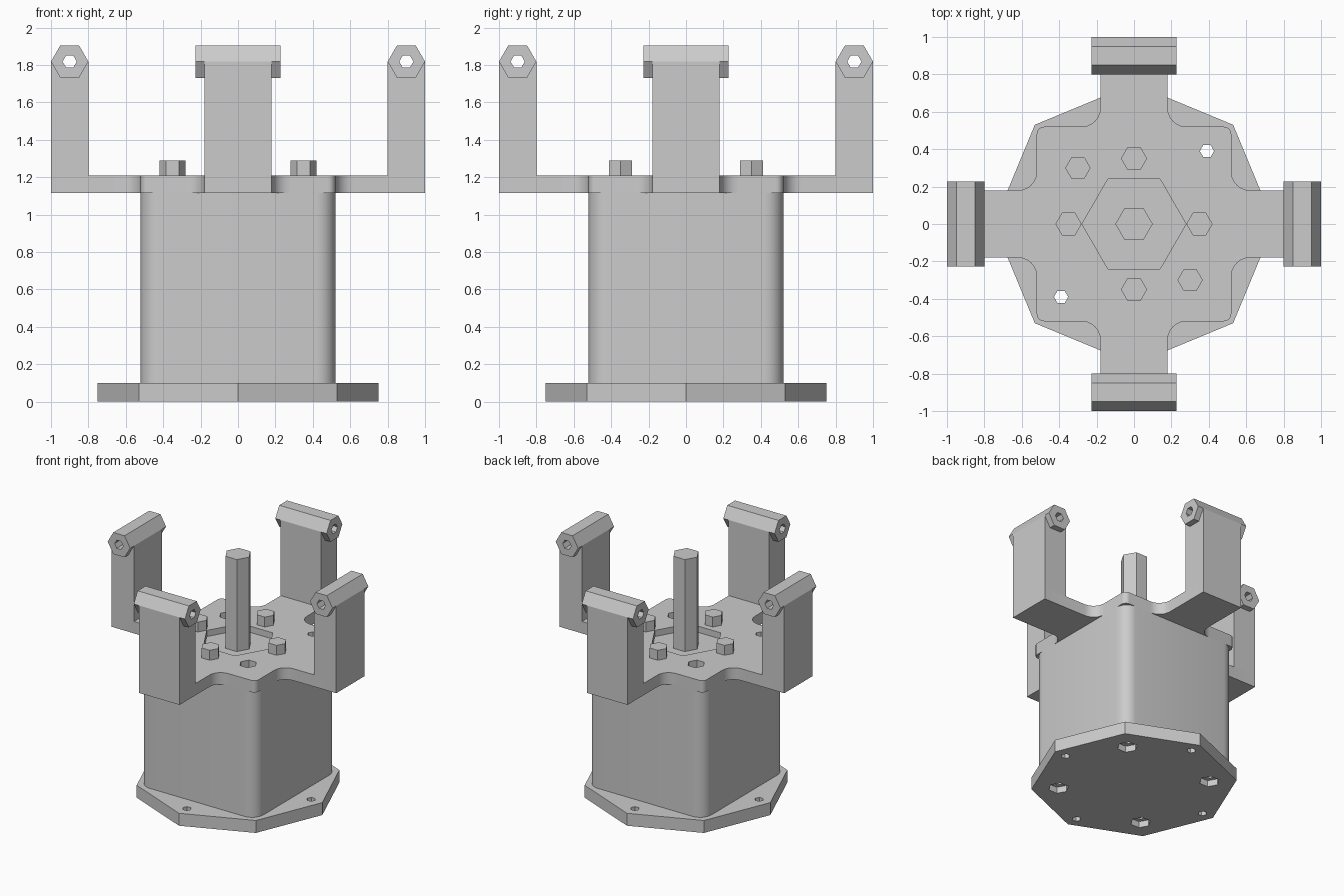
import bpy
from math import cos, sin, pi, radians
from mathutils import Matrix

default = bpy.data.objects.get("Cube")
if default:
    bpy.data.objects.remove(default, do_unlink=True)

GREY = (0.6, 0.6, 0.6, 1.0)
metal = bpy.data.materials.new("plain grey")
metal.use_nodes = True
metal.diffuse_color = GREY
metal.node_tree.nodes["Principled BSDF"].inputs["Base Color"].default_value = GREY


def arc(cx, cy, r, start, end, steps=6):
    angles = [radians(start + (end - start) * i / steps) for i in range(steps + 1)]
    return [(cx + r * cos(a), cy + r * sin(a)) for a in angles]


def four_way(points):
    """Repeat one quarter of an outline around the z axis."""
    out = []
    for k in range(4):
        c, s = round(cos(k * pi / 2)), round(sin(k * pi / 2))
        out += [(c * x - s * y, s * x + c * y) for x, y in points]
    return out


def polygon(r, sides=6, x=0, y=0):
    return arc(x, y, r, 0, 360, sides)[:-1]


def prism(name, outline, z0, z1):
    """Extrude a flat outline from z0 to z1."""
    n = len(outline)
    verts = [(x, y, z) for z in (z0, z1) for x, y in outline]
    faces = [tuple(reversed(range(n))), tuple(range(n, 2 * n))]
    faces += [(i, (i + 1) % n, n + (i + 1) % n, n + i) for i in range(n)]
    mesh = bpy.data.meshes.new(name)
    mesh.from_pydata(verts, [], faces)
    mesh.materials.append(metal)
    obj = bpy.data.objects.new(name, mesh)
    bpy.context.collection.objects.link(obj)
    return obj


def boolean(obj, others, operation="DIFFERENCE"):
    """Combine obj with other solids, then remove those solids."""
    for other in others:
        mod = obj.modifiers.new(operation.lower(), "BOOLEAN")
        mod.operation, mod.solver, mod.object = operation, "EXACT", other
    bpy.context.view_layer.update()
    graph = bpy.context.evaluated_depsgraph_get()
    mesh = bpy.data.meshes.new_from_object(obj.evaluated_get(graph))
    obj.modifiers.clear()
    obj.data = mesh
    for other in others:
        bpy.data.objects.remove(other, do_unlink=True)


def hex_cutters(spots, r, z0, z1):
    cutters = [prism("cutter", polygon(r, 6, x, y), z0, z1) for x, y in spots]
    for cutter in cutters:
        cutter.hide_render = True
    return cutters


def smooth(obj):
    obj.data.shade_smooth()
    obj.data.set_sharp_from_angle(angle=radians(25))


corners = four_way([(0.39, 0.39)])
axis_spots = four_way([(0.65, 0)])

# Octagonal foot with screw holes and sunken hex pockets underneath
base = prism("base_plate", polygon(0.75, 8), 0, 0.1)
boolean(base, hex_cutters(axis_spots, 0.033, -0.1, 0.2)
        + hex_cutters(corners, 0.038, -0.1, 0.2)
        + hex_cutters(corners, 0.075, -0.1, 0.05))

# Rounded square housing with four long bolt holes
housing = prism("housing", four_way(arc(0.42, 0.42, 0.1, 0, 90)), 0.1, 1.115)
boolean(housing, hex_cutters(corners, 0.038, 0, 1.2))
smooth(housing)

# Cross-shaped top plate with filleted arms
quarter = ([(1, -0.18), (1, 0.18)]
           + arc(0.62, 0.28, 0.1, 270, 180)
           + arc(0.48, 0.48, 0.04, 0, 90)
           + arc(0.28, 0.62, 0.1, 270, 180))
plate = prism("cross_plate", four_way(quarter), 1.115, 1.21)
boolean(plate, hex_cutters([(0, 0)], 0.278, 1, 1.3)
        + hex_cutters([(0.3, -0.3), (-0.3, 0.3)], 0.065, 1, 1.3)
        + hex_cutters([corners[0], corners[2]], 0.038, 1, 1.3))
smooth(plate)

# Pilot boss inside the plate opening and the output shaft
prism("pilot_boss", polygon(0.278), 1.115, 1.16)
prism("shaft", polygon(0.1), 1.16, 1.9)

# Plate bolts
for i, (x, y) in enumerate(four_way([(0.35, 0)])):
    prism(f"bolt_{i + 1}", polygon(0.07, 6, x, y), 1.21, 1.29)

# Four uprights, each with a hexagonal hinge barrel bored through
lay_down = Matrix.Translation((0.9, 0, 1.818)) @ Matrix.Rotation(pi / 2, 4, "X")
for i in range(4):
    upright = prism(f"upright_{i + 1}",
                    [(0.8, -0.18), (1, -0.18), (1, 0.18), (0.8, 0.18)], 1.21, 1.818)
    barrel = prism("barrel", polygon(0.1), -0.228, 0.228)
    bore = prism("bore", polygon(0.038), -0.4, 0.4)
    bore.hide_render = True
    for part in (barrel, bore):
        part.data.transform(lay_down)
    boolean(upright, [barrel], "UNION")
    boolean(upright, [bore])
    upright.data.transform(Matrix.Rotation(i * pi / 2, 4, "Z"))
